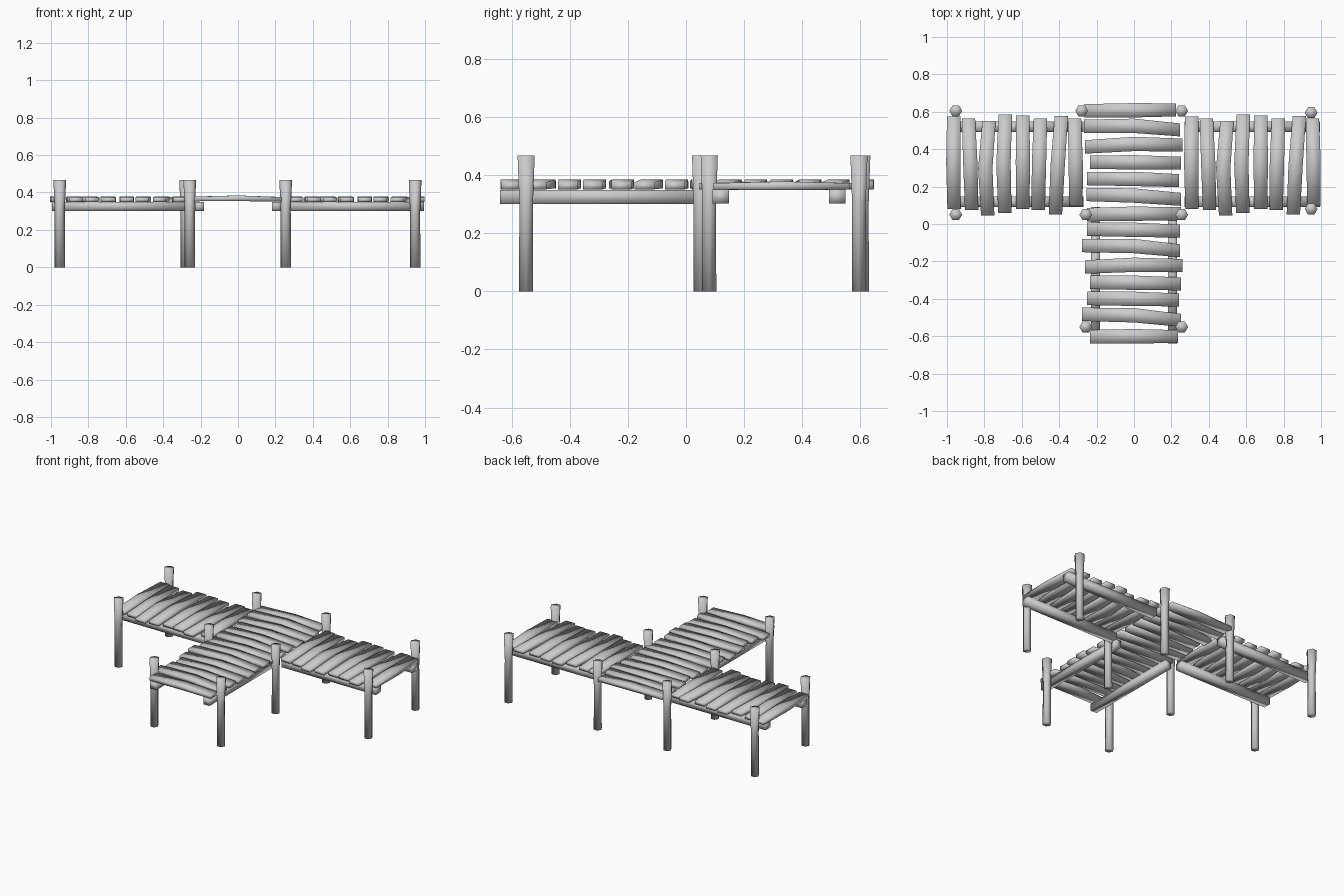
import bpy, bmesh, math
from mathutils import Vector

if "Cube" in bpy.data.objects:
    bpy.data.objects.remove(bpy.data.objects["Cube"])


def loft(name, rings):
    """Skin the rings, cap both ends and shade fully smooth."""
    bm = bmesh.new()
    vs = [[bm.verts.new(p) for p in r] for r in rings]
    n = len(vs[0])
    for a, b in zip(vs, vs[1:]):
        for i in range(n):
            bm.faces.new((a[i], a[(i + 1) % n], b[(i + 1) % n], b[i]))
    bm.faces.new(vs[0])
    bm.faces.new(vs[-1])
    bmesh.ops.recalc_face_normals(bm, faces=bm.faces)
    for f in bm.faces:
        f.smooth = True
    me = bpy.data.meshes.new(name)
    bm.to_mesh(me)
    bm.free()
    ob = bpy.data.objects.new(name, me)
    bpy.context.collection.objects.link(ob)
    return ob


def bar(name, stations, side, w, h):
    """Four-sided bar swept through stations (point, width scale, height scale)."""
    side = Vector(side)
    rings = []
    for p, sw, sh in stations:
        a, b = w * sw / 2, h * sh / 2
        rings.append([Vector(p) + side * u + Vector((0, 0, v))
                      for u, v in ((a, b), (-a, b), (-a, -b), (a, -b))])
    return loft(name, rings)


# Hexagonal posts with flared heads
posts = [(-.953, .605), (-.28, .605), (.255, .605), (.947, .595), (-.953, .05),
         (-.258, .05), (.255, .05), (.947, .08), (-.258, -.55), (.255, -.55)]
for i, (x, y) in enumerate(posts):
    rings = [[(x + r * math.cos(k * math.pi / 3), y + r * math.sin(k * math.pi / 3), z)
              for k in range(6)] for z, r in ((0, .028), (.3, .027), (.468, .034))]
    loft(f"post_{i}", rings)

# Support beams under the two arms and the stem
for s, n in ((-1, "left"), (1, "right")):
    for y in (.12, .52):
        bar(f"{n}_arm_beam", [((s * .27, y, .326), 1, 1), ((s * .995, y, .326), 1, 1)],
            (0, 1, 0), .056, .048)
    bar(f"{n}_stem_beam", [((s * .205, -.64, .325), 1, 1), ((s * .205, .09, .325), 1, 1)],
        (1, 0, 0), .048, .048)

# Arm planks: x at back, middle, front; y at back, front
arm = [(-.964, -.966, -.962, .575, .08), (-.885, -.875, -.868, .565, .075),
       (-.775, -.795, -.782, .55, .045), (-.688, -.698, -.69, .585, .06),
       (-.595, -.594, -.595, .58, .08), (-.5, -.508, -.512, .565, .075),
       (-.388, -.408, -.42, .578, .052), (-.318, -.312, -.31, .565, .095)]
for off, n in ((0, "left"), (1.272, "right")):
    for xb, xm, xf, yb, yf in arm:
        bar(f"{n}_arm_plank", [((xb + off, yb, .361), .98, 1),
                               ((xm + off, (yb + yf) / 2, .363), 1.05, 1.35),
                               ((xf + off, yf, .361), .98, 1)],
            (1, 0, 0), .073, .022)

# Centre planks: y at left, middle, right; x at left, right
centre = [(.605, .608, .61, -.265, .225), (.522, .525, .503, -.268, .245),
          (.412, .428, .422, -.262, .26), (.33, .33, .325, -.235, .25),
          (.243, .241, .232, -.25, .24), (.158, .152, .132, -.255, .25),
          (.05, .055, .055, -.25, .25), (-.028, -.031, -.038, -.25, .245),
          (-.115, -.118, -.143, -.278, .245), (-.23, -.218, -.222, -.262, .26),
          (-.312, -.314, -.32, -.235, .25), (-.398, -.4, -.406, -.25, .24),
          (-.483, -.488, -.515, -.278, .25), (-.602, -.6, -.602, -.235, .235)]
for yl, ym, yr, xl, xr in centre:
    bar("centre_plank", [((xl, yl, .365), .98, 1), ((0, ym, .369), 1.05, 1.25),
                         ((xr, yr, .363), .95, 1)],
        (0, 1, 0), .073, .024)
